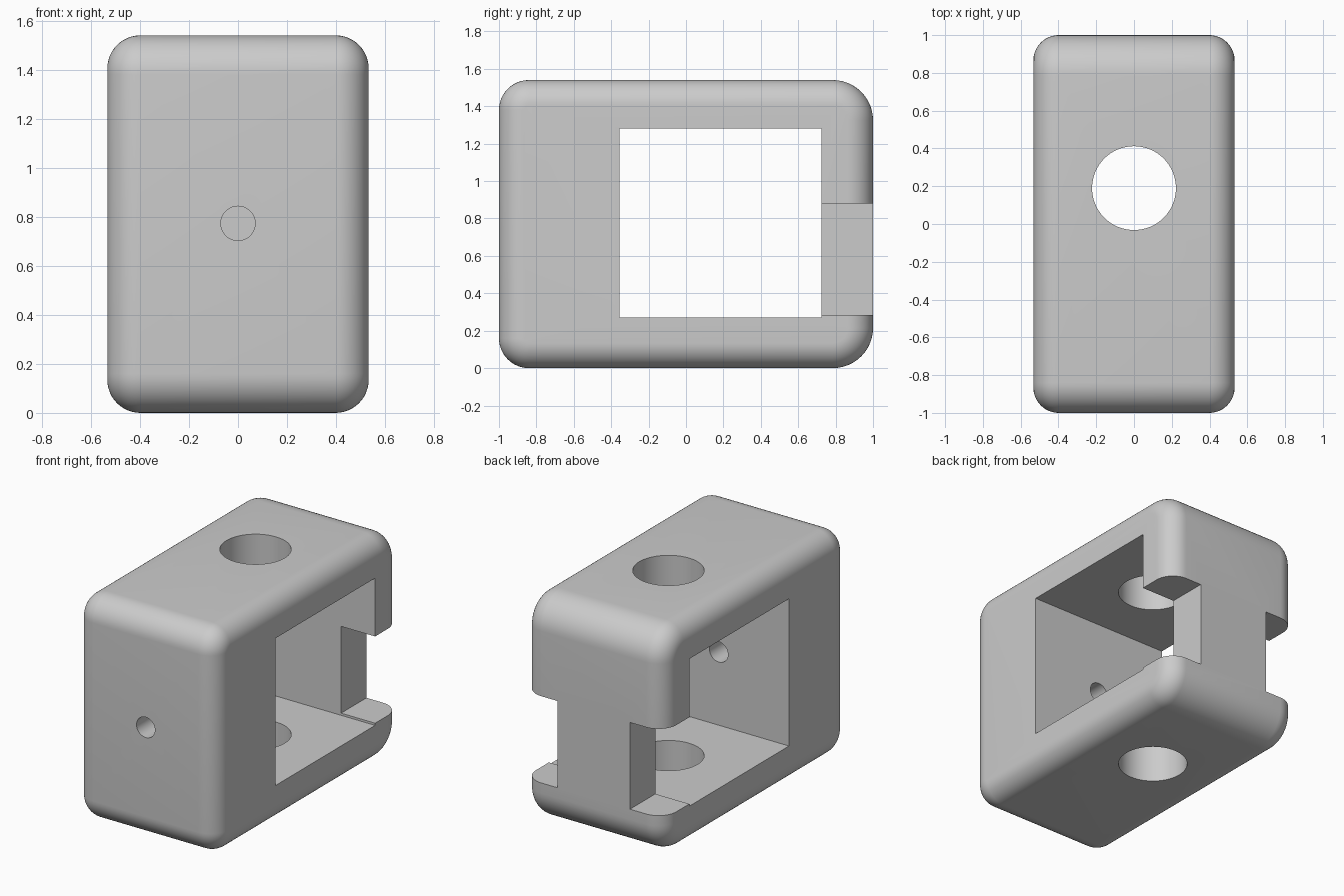
import bpy, math
from mathutils import Vector

cube = bpy.data.objects.get("Cube")
if cube:
    bpy.data.objects.remove(cube, do_unlink=True)

HALF_W, HEIGHT = 0.533, 1.54
EDGE, FRONT_R, BACK_R = 0.135, 0.16, 0.215
STEPS = 12

grey = bpy.data.materials.new("plain_grey")
grey.use_nodes = True
grey.diffuse_color = (0.6, 0.6, 0.6, 1)
grey.node_tree.nodes["Principled BSDF"].inputs["Base Color"].default_value = (0.6, 0.6, 0.6, 1)


def side_profile(x, inset):
    """Rounded side outline, shrunk evenly by the inset."""
    corners = [(1, 0, BACK_R), (1, HEIGHT, BACK_R), (-1, HEIGHT, FRONT_R), (-1, 0, FRONT_R)]
    ring = []
    for i, (y, z, r) in enumerate(corners):
        cy = y - math.copysign(r, y)
        cz = z + (r if z == 0 else -r)
        for s in range(STEPS + 1):
            a = math.pi / 2 * (i - 1 + s / STEPS)
            ring.append((x, cy + (r - inset) * math.cos(a), cz + (r - inset) * math.sin(a)))
    return ring


# Rounded block, lofted from one side to the other
half = []
for s in range(STEPS + 1):
    a = math.pi / 2 * s / STEPS
    half.append((HALF_W - EDGE + EDGE * math.cos(a), EDGE * (1 - math.sin(a))))
stations = half + [(-x, inset) for x, inset in reversed(half)]
rings = [side_profile(x, inset) for x, inset in stations]
n = len(rings[0])
verts = [v for ring in rings for v in ring]
faces = [(k * n + i, (k + 1) * n + i, (k + 1) * n + (i + 1) % n, k * n + (i + 1) % n)
         for k in range(len(rings) - 1) for i in range(n)]
faces += [tuple(range(n)), tuple(reversed(range(len(verts) - n, len(verts))))]
mesh = bpy.data.meshes.new("housing")
mesh.from_pydata(verts, [], faces)
mesh.materials.append(grey)
housing = bpy.data.objects.new("housing", mesh)
bpy.context.collection.objects.link(housing)


def cut(cutter):
    """Subtract a cutter from the housing, then discard it."""
    cutter.hide_render = True
    bpy.context.view_layer.objects.active = housing
    mod = housing.modifiers.new("cut", "BOOLEAN")
    mod.operation, mod.solver, mod.object = "DIFFERENCE", "EXACT", cutter
    bpy.ops.object.modifier_apply(modifier=mod.name)
    bpy.data.objects.remove(cutter, do_unlink=True)


def cut_box(low, high):
    low, high = Vector(low), Vector(high)
    bpy.ops.mesh.primitive_cube_add(size=1, location=(low + high) / 2)
    box = bpy.context.object
    box.scale = high - low
    bpy.context.view_layer.update()
    cut(box)


def cut_hole(radius, depth, location, rotation=(0, 0, 0)):
    bpy.ops.mesh.primitive_cylinder_add(vertices=64, radius=radius, depth=depth,
                                        location=location, rotation=rotation)
    cut(bpy.context.object)


# Window through both sides
cut_box((-1, -0.355, 0.27), (1, 0.725, 1.28))
# Notches beside the back post
for side in (-1, 1):
    xs = sorted((side * 0.275, side))
    cut_box((xs[0], 0.6, 0.285), (xs[1], 1.2, 0.88))
# Shaft hole through top and bottom, and a small pin hole in the front wall
cut_hole(0.222, 3, (0, 0.19, HEIGHT / 2))
cut_hole(0.07, 0.9, (0, -0.8, 0.773), (math.pi / 2, 0, 0))

# Smooth rounding with sharp cut edges
bpy.ops.object.select_all(action="DESELECT")
housing.select_set(True)
bpy.context.view_layer.objects.active = housing
bpy.ops.object.shade_smooth_by_angle(angle=math.radians(30))
